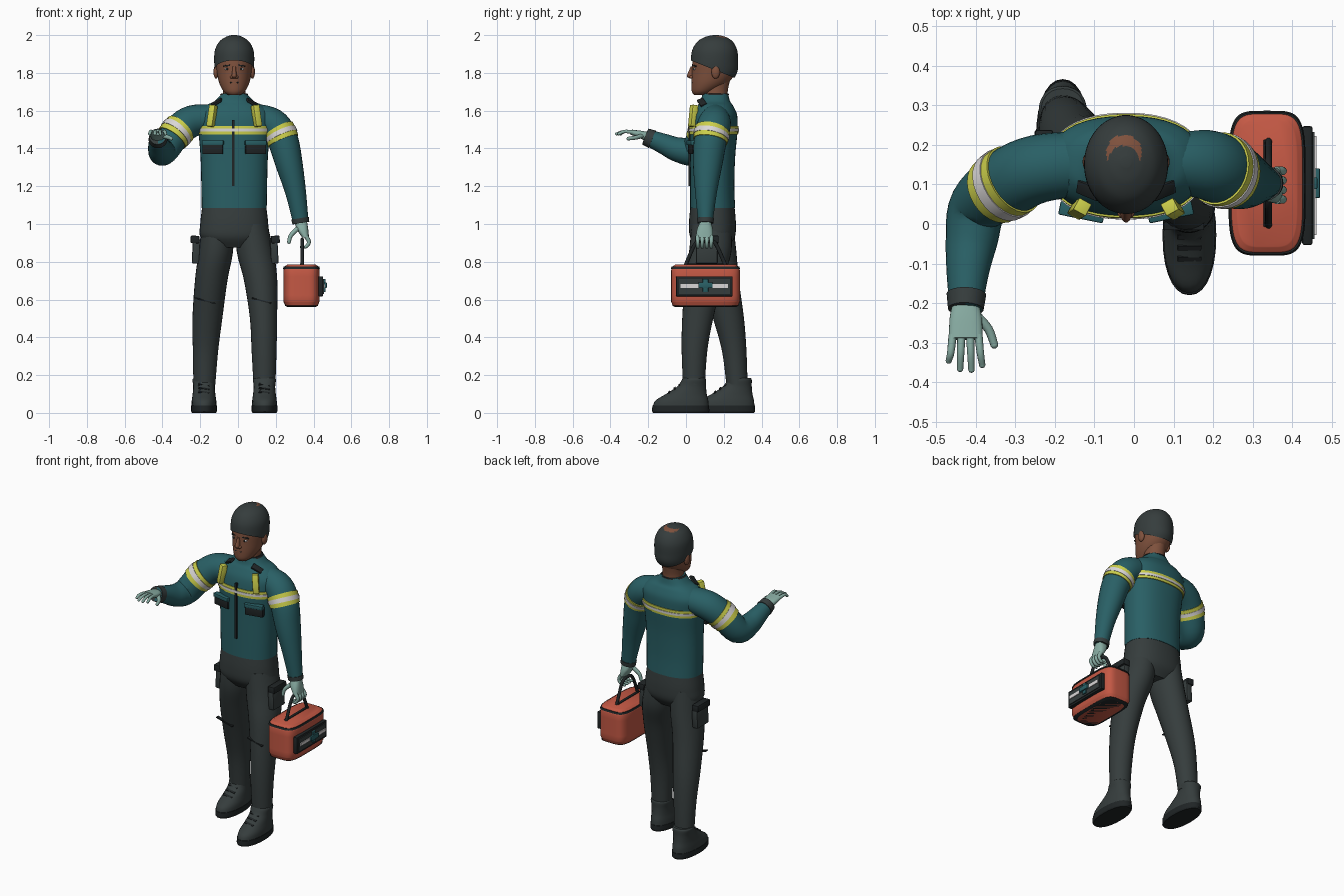
import bpy, bmesh, math
from mathutils import Vector, Euler

if "Cube" in bpy.data.objects:
    bpy.data.objects.remove(bpy.data.objects["Cube"])


def material(name, rgb):
    m = bpy.data.materials.new(name)
    m.diffuse_color = (*rgb, 1)
    m.use_nodes = True
    m.node_tree.nodes["Principled BSDF"].inputs["Base Color"].default_value = m.diffuse_color
    return m


CHARCOAL = material("charcoal cloth", (0.036, 0.046, 0.046))
BLACK = material("black trim", (0.014, 0.018, 0.019))
TEAL = material("teal cloth", (0.022, 0.115, 0.13))
SKIN = material("brown skin", (0.21, 0.082, 0.046))
RED = material("orange red", (0.55, 0.098, 0.058))
YELLOW = material("reflective yellow", (0.6, 0.62, 0.07))
WHITE = material("pale grey", (0.7, 0.68, 0.68))
GLOVE = material("pale green glove", (0.25, 0.42, 0.37))


def finish(name, bm, mat, angle=40):
    bmesh.ops.recalc_face_normals(bm, faces=bm.faces[:])
    me = bpy.data.meshes.new(name)
    bm.to_mesh(me)
    bm.free()
    me.materials.append(mat)
    me.polygons.foreach_set("use_smooth", [True] * len(me.polygons))
    me.set_sharp_from_angle(angle=math.radians(angle))
    ob = bpy.data.objects.new(name, me)
    bpy.context.collection.objects.link(ob)
    return ob


def sample(rings, t, linear):
    """Interpolate rings at index position t."""
    i = min(int(t), len(rings) - 2)
    f = t - i
    p = [Vector(rings[min(max(i + k, 0), len(rings) - 1)]) for k in (-1, 0, 1, 2)]
    if linear:
        return p[1].lerp(p[2], f)
    return 0.5 * (2 * p[1] + (p[2] - p[0]) * f + (2 * p[0] - 5 * p[1] + 4 * p[2] - p[3]) * f * f
                  + (3 * p[1] - p[0] - 3 * p[2] + p[3]) * f ** 3)


def loft(name, rings, mat, t0=0, t1=None, grow=0, hint=None, power=2.0, n=28, sub=5,
         linear=False, cut=None):
    """Skin rings (x, y, z, a, b); rings lie flat unless a hint direction is given."""
    t1 = len(rings) - 1 if t1 is None else t1
    steps = max(2, round((t1 - t0) * sub))
    s = [sample(rings, t0 + (t1 - t0) * k / steps, linear) for k in range(steps + 1)]
    bm, loops = bmesh.new(), []
    for k, r in enumerate(s):
        u, v = Vector((1, 0, 0)), Vector((0, 1, 0))
        if hint:
            tan = (Vector(s[min(k + 1, steps)][:3]) - Vector(s[max(k - 1, 0)][:3])).normalized()
            u = Vector(hint)
            u = (u - tan * u.dot(tan)).normalized()
            v = tan.cross(u)
        loop = []
        for j in range(n):
            c, d = math.cos(math.tau * j / n), math.sin(math.tau * j / n)
            x = math.copysign(abs(c) ** (2 / power), c) * (r[3] + grow)
            y = math.copysign(abs(d) ** (2 / power), d) * (r[4] + grow)
            loop.append(bm.verts.new(Vector(r[:3]) + u * x + v * y))
        loops.append(loop)
    for a, b in zip(loops, loops[1:]):
        for j in range(n):
            bm.faces.new((a[j], a[(j + 1) % n], b[(j + 1) % n], b[j]))
    bm.faces.new(loops[0])
    bm.faces.new(loops[-1])
    if cut:
        bmesh.ops.bisect_plane(bm, geom=bm.verts[:] + bm.edges[:] + bm.faces[:],
                               plane_co=cut[0], plane_no=cut[1], clear_inner=True)
    return finish(name, bm, mat)


def box(name, pos, size, mat, rot=(0, 0, 0), bevel=0.0):
    bm = bmesh.new()
    bmesh.ops.create_cube(bm, size=1)
    bmesh.ops.scale(bm, vec=size, verts=bm.verts)
    if bevel:
        bmesh.ops.bevel(bm, geom=bm.edges[:], offset=bevel, segments=2, affect='EDGES', profile=0.5)
    bmesh.ops.rotate(bm, matrix=Euler(rot).to_matrix(), verts=bm.verts)
    bmesh.ops.translate(bm, vec=pos, verts=bm.verts)
    return finish(name, bm, mat, 30)


def ball(name, pos, size, mat):
    bm = bmesh.new()
    bmesh.ops.create_uvsphere(bm, u_segments=16, v_segments=10, radius=1)
    bmesh.ops.scale(bm, vec=size, verts=bm.verts)
    bmesh.ops.translate(bm, vec=pos, verts=bm.verts)
    return finish(name, bm, mat)


def finger(name, pts, r):
    rings = [(*p, r * (1 - 0.12 * i), r * (1 - 0.12 * i)) for i, p in enumerate(pts)]
    loft(name, rings, GLOVE, hint=(1, 0.1, 0.05), n=10, sub=4)
    ball(name + "_tip", pts[-1], (rings[-1][3],) * 3, GLOVE)


CX = -0.02  # centre line of the body

# Jacket body with reflective chest band
torso = [(CX, .14, 1.085, .172, .12), (CX, .138, 1.2, .174, .118), (CX, .14, 1.35, .178, .12),
         (CX, .145, 1.47, .188, .126), (CX, .147, 1.52, .195, .126), (CX, .152, 1.58, .195, .118),
         (CX, .155, 1.625, .155, .095), (CX, .155, 1.65, .105, .078), (CX, .155, 1.69, .066, .068)]
loft("jacket", torso, TEAL, power=2.3, n=40)
loft("chest_band", torso, YELLOW, 3.05, 4, .005, power=2.3, n=40)
loft("chest_band_stripe", torso, WHITE, 3.3, 3.65, .008, power=2.3, n=40)
loft("collar_rim", torso, BLACK, 7.75, 8, .003)
box("zip", (CX - .005, .021, 1.375), (.014, .016, .35), BLACK)
for s in (-1, 1):
    x = CX + s * .112
    box("chest_pocket", (x, .036, 1.4), (.11, .03, .06), BLACK, (0, 0, s * .2), .004)
    box("chest_pocket_flap", (x, .03, 1.43), (.115, .035, .024), TEAL, (0, 0, s * .2), .004)
    box("shoulder_strap", (CX + s * .118, .038, 1.572), (.036, .034, .115), YELLOW, (-.15, s * -.08, s * .5), .003)
    box("collar_tab", (CX + s * .095, .085, 1.643), (.065, .035, .014), BLACK, (.5, s * .5, s * .4), .003)

# Sleeves, armbands and cuffs
left_arm = [(-.1, .155, 1.56, .07, .08), (-.24, .14, 1.545, .084, .086), (-.325, .1, 1.485, .082, .086),
            (-.393, .045, 1.39, .078, .074), (-.41, -.04, 1.393, .066, .066),
            (-.42, -.12, 1.425, .054, .054), (-.425, -.215, 1.463, .041, .041)]
right_arm = [(.07, .155, 1.56, .08, .07), (.18, .15, 1.53, .084, .088), (.235, .13, 1.45, .082, .087),
             (.27, .115, 1.32, .072, .078), (.305, .106, 1.17, .055, .058), (.333, .103, 1.005, .041, .038)]
for side, arm, hint, b, c in (("left", left_arm, (0, 0, 1), 1.72, 5.55), ("right", right_arm, (1, 0, 0), 1.5, 4.78)):
    loft(side + "_sleeve", arm, TEAL, hint=hint)
    loft(side + "_armband", arm, YELLOW, b, b + .6, .005, hint)
    loft(side + "_armband_stripe", arm, WHITE, b + .2, b + .42, .008, hint)
    loft(side + "_cuff", arm, CHARCOAL, c, len(arm) - 1, .004, hint)

# Open left hand
loft("left_palm", [(-.425, -.205, 1.462, .034, .026), (-.425, -.24, 1.474, .041, .02),
                   (-.425, -.29, 1.486, .042, .014)], GLOVE, hint=(1, 0, 0), power=2.6)
for i, (dx, tip) in enumerate(((-.033, -.345), (-.011, -.366), (.011, -.368), (.032, -.356))):
    x = -.425 + dx
    finger("left_finger", [(x, -.28, 1.485), (x + dx * .15, -.325, 1.49), (x + dx * .3, tip, 1.477)], .0105)
finger("left_thumb", [(-.4, -.23, 1.468), (-.368, -.265, 1.458), (-.353, -.305, 1.452)], .013)

# Right hand gripping the bag handle
loft("right_palm", [(.333, .103, 1.01, .033, .03), (.342, .1, .97, .03, .042), (.358, .097, .928, .018, .045)],
     GLOVE, power=2.6)
for i in range(4):
    y = .062 + i * .024
    finger("right_finger", [(.36, y, .935), (.376, y, .905), (.36, y, .88), (.335, y, .878)], .012)
finger("right_thumb", [(.315, .08, .975), (.28, .068, .94), (.27, .065, .905)], .013)

# Trousers
loft("trouser_seat", [(CX, .14, 1.115, .166, .112), (CX, .14, 1.08, .171, .118), (CX, .14, 1.0, .18, .124),
                      (CX, .14, .93, .178, .118), (CX, .14, .875, .11, .08)], CHARCOAL, power=2.3, n=36)
left_leg = [(-.105, .145, 1.0, .085, .105), (-.118, .155, .85, .091, .112), (-.142, .18, .7, .086, .1),
            (-.162, .225, .5, .079, .082), (-.172, .255, .33, .067, .065), (-.178, .27, .15, .058, .056)]
right_leg = [(.07, .135, 1.0, .085, .105), (.092, .128, .85, .098, .112), (.12, .095, .7, .088, .1),
             (.135, .062, .5, .072, .082), (.138, .045, .33, .066, .068), (.14, .042, .15, .058, .058)]
loft("left_trouser_leg", left_leg, CHARCOAL)
loft("right_trouser_leg", right_leg, CHARCOAL)
box("left_knee_seam", (-.175, .12, .594), (.115, .02, .007), BLACK, (0, .27, 0))
box("right_knee_seam", (.125, -.005, .594), (.105, .02, .007), BLACK, (0, .27, 0))
for side, x, y, s in (("left", -.222, .175, -1), ("right", .192, .11, 1)):
    box(side + "_thigh_pocket", (x, y, .855), (.04, .115, .13), CHARCOAL, (0, s * -.05, 0), .008)
    box(side + "_thigh_pocket_flap", (x + s * .006, y, .918), (.046, .125, .04), BLACK, (0, s * -.05, 0), .006)

# Boots with soles and laces
for side, x, y in (("left", -.18, .242), ("right", .14, 0)):
    loft(side + "_sole", [(x, y - .028, 0, .064, .146), (x, y - .028, .008, .068, .152),
                          (x, y - .028, .038, .068, .15)], BLACK, linear=True, power=2.2)
    loft(side + "_boot", [(x, y - .028, .03, .066, .148), (x, y - .022, .065, .065, .14),
                          (x, y + .002, .1, .06, .108), (x, y + .03, .14, .057, .076),
                          (x, y + .042, .175, .061, .064), (x, y + .042, .185, .055, .058)], CHARCOAL, power=2.2)
    for k in range(3):
        box(side + "_lace", (x, y - .088 + k * .028, .108 + k * .02), (.06, .012, .007), BLACK, (.6, .15, 0))

# Head, neck and ears
skull = [(CX, .078, 1.682, .03, .034), (CX, .093, 1.702, .056, .062), (CX, .125, 1.745, .079, .096),
         (CX, .146, 1.8, .091, .115), (CX, .15, 1.86, .097, .116), (CX, .152, 1.92, .093, .11),
         (CX, .154, 1.965, .07, .085), (CX, .156, 1.99, .036, .046), (CX, .157, 2.0, .004, .005)]
loft("neck", [(CX, .158, 1.64, .066, .068), (CX, .156, 1.7, .059, .065), (CX, .16, 1.77, .062, .075)], SKIN)
loft("head", skull, SKIN, 0, 5.3, n=36)
for s in (-1, 1):
    ball("ear", (CX + s * .096, .157, 1.805), (.014, .023, .036), SKIN)
    ball("eye", (CX + s * .037, .046, 1.82), (.016, .007, .006), WHITE)
    ball("pupil", (CX + s * .037, .041, 1.82), (.006, .004, .006), BLACK)
    box("eyebrow", (CX + s * .039, .047, 1.838), (.04, .014, .007), BLACK, (0, s * .12, s * .3), .002)
    ball("nostril", (CX + s * .012, .03, 1.778), (.01, .014, .009), SKIN)
loft("nose", [(CX, .035, 1.835, .008, .01), (CX, .03, 1.805, .011, .018), (CX, .026, 1.782, .014, .022),
              (CX, .034, 1.77, .008, .012)], SKIN, n=14)
box("mouth", (CX, .038, 1.748), (.044, .016, .006), BLACK, bevel=.002)
box("lower_lip", (CX, .039, 1.74), (.034, .018, .01), SKIN, bevel=.004)

# Close-fitting cap, lower at the back, with a crescent opening on top
cap = loft("cap", skull, CHARCOAL, 1.5, 8, .009, n=72, sub=9, cut=((0, .03, 1.864), (0, .4, 1)))
cap.data.materials.append(SKIN)
for f in cap.data.polygons:
    p = f.center
    if p.z > 1.9 and math.hypot(p.x + .025, p.y - .18) < .045 and math.hypot(p.x + .025, p.y - .158) > .04:
        f.material_index = 1

# Carry bag
BX, BY = .336, .103
bag = [(BX, BY, .56, .07, .155), (BX, BY, .568, .086, .173), (BX, BY, .59, .096, .182),
       (BX, BY, .755, .096, .182), (BX, BY, .775, .09, .175), (BX, BY, .785, .075, .16)]
loft("bag", bag, RED, linear=True, power=4.5, n=64)
loft("bag_base", bag, BLACK, 0, 1, .004, linear=True, power=4.5, n=64)
loft("bag_trim", bag, BLACK, 3.4, 3.95, .004, linear=True, power=4.5, n=64)
half = [(-.106, .78), (-.085, .83), (-.06, .885), (-.035, .912)]
path = half + [(0, .918)] + [(-y, z) for y, z in reversed(half)]
loft("bag_handle", [(BX + .004, BY + y, z, .009, .01) for y, z in path], BLACK, hint=(1, 0, 0), n=12)
box("handle_base", (BX, BY, .786), (.018, .22, .008), BLACK, bevel=.003)
box("bag_side_pocket", (.438, .097, .67), (.026, .3, .106), BLACK, bevel=.005)
box("bag_pocket_panel", (.453, .097, .67), (.006, .27, .08), CHARCOAL)
box("bag_pocket_stripe", (.456, .097, .672), (.009, .25, .02), WHITE)
box("bag_buckle", (.464, .103, .675), (.012, .075, .03), TEAL, bevel=.003)
box("bag_buckle_tongue", (.458, .103, .675), (.01, .03, .07), TEAL, bevel=.003)
